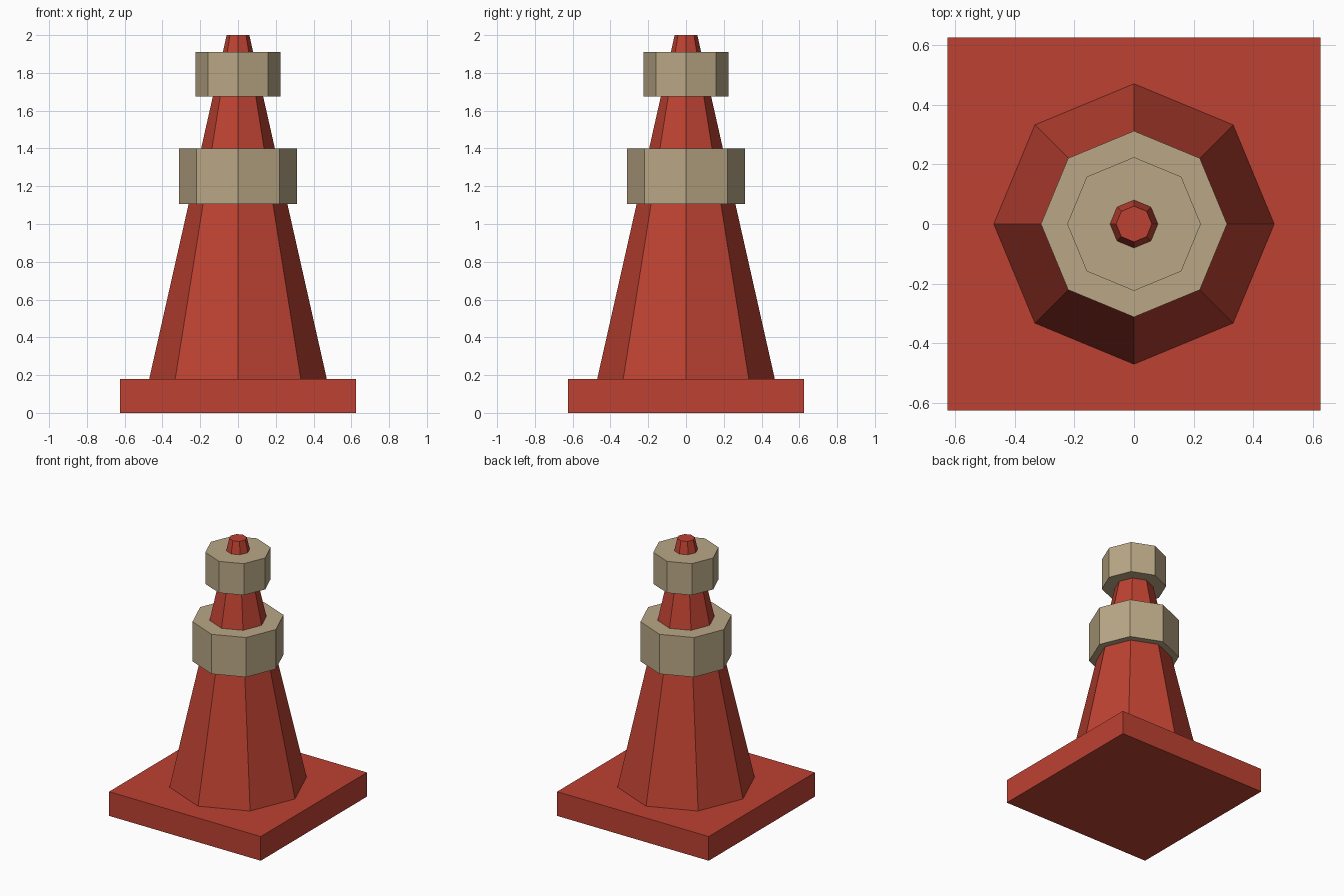
import bpy

# Remove the default cube
cube = bpy.data.objects.get("Cube")
if cube:
    bpy.data.objects.remove(cube, do_unlink=True)


def make_material(name, rgb):
    mat = bpy.data.materials.new(name)
    mat.use_nodes = True
    color = (*rgb, 1.0)
    mat.diffuse_color = color
    mat.node_tree.nodes["Principled BSDF"].inputs["Base Color"].default_value = color
    return mat


def finish(name, mat):
    obj = bpy.context.object
    obj.name = obj.data.name = name
    obj.data.materials.append(mat)
    return obj


def octagon(name, bottom, top, r_bottom, r_top, mat):
    """Eight-sided flat-shaded frustum with corners on the x and y axes."""
    bpy.ops.mesh.primitive_cone_add(
        vertices=8, radius1=r_bottom, radius2=r_top, depth=top - bottom,
        location=(0, 0, (bottom + top) / 2))
    return finish(name, mat)


red = make_material("cone red", (0.51, 0.054, 0.032))
beige = make_material("band beige", (0.49, 0.39, 0.24))

# Square base slab
BASE_TOP = 0.18
bpy.ops.mesh.primitive_cube_add(size=1, location=(0, 0, BASE_TOP / 2))
base = finish("base", red)
base.scale = (1.25, 1.25, BASE_TOP)
bpy.ops.object.transform_apply(location=False, rotation=False, scale=True)

# Tapered body
octagon("cone_body", BASE_TOP, 2.0, 0.47, 0.06, red)

# Straight-sided bands around the body
octagon("lower_band", 1.105, 1.40, 0.312, 0.312, beige)
octagon("upper_band", 1.675, 1.91, 0.224, 0.224, beige)
